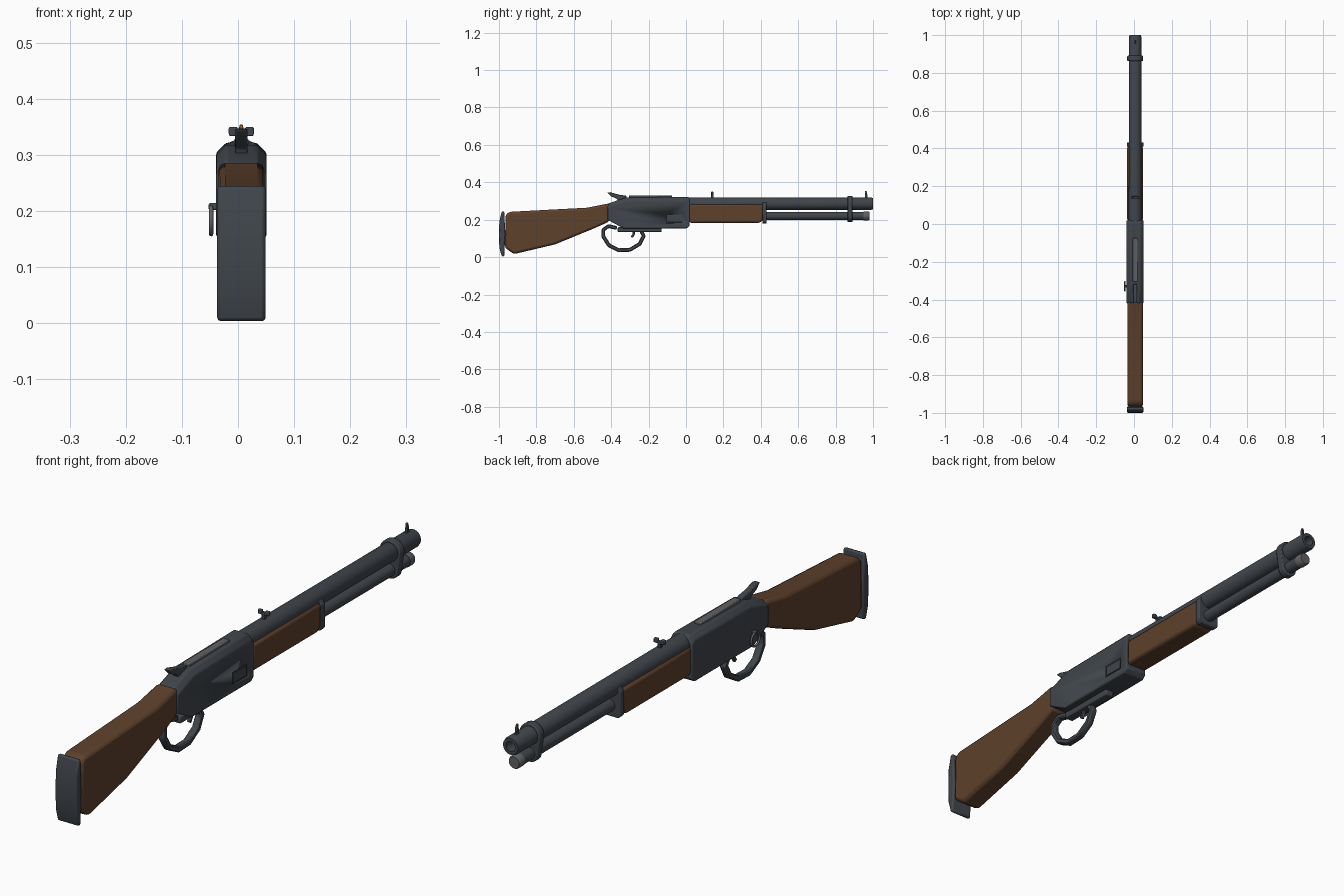
import bpy, bmesh, math
from mathutils import Vector

if "Cube" in bpy.data.objects:
    bpy.data.objects.remove(bpy.data.objects["Cube"], do_unlink=True)

CX = 0.006          # centre plane of the body
BARREL_Z = 0.286
TUBE_Z = 0.22


def material(name, rgb):
    m = bpy.data.materials.new(name)
    m.use_nodes = True
    m.diffuse_color = (*rgb, 1)
    m.node_tree.nodes["Principled BSDF"].inputs["Base Color"].default_value = (*rgb, 1)
    return m


GUNMETAL = material("gunmetal", (0.052, 0.061, 0.072))
WOOD = material("walnut", (0.112, 0.052, 0.025))
STEEL = material("grey steel", (0.12, 0.12, 0.13))
COPPER = material("copper", (0.35, 0.12, 0.04))


def finish(bm, name, mat, bevel=0.0, segments=2):
    bmesh.ops.recalc_face_normals(bm, faces=bm.faces)
    me = bpy.data.meshes.new(name)
    bm.to_mesh(me)
    bm.free()
    ob = bpy.data.objects.new(name, me)
    bpy.context.collection.objects.link(ob)
    me.materials.append(mat)
    if bevel:
        mod = ob.modifiers.new("soft edges", "BEVEL")
        mod.width, mod.segments, mod.limit_method = bevel, segments, "ANGLE"
    bpy.ops.object.select_all(action="DESELECT")
    ob.select_set(True)
    bpy.context.view_layer.objects.active = ob
    bpy.ops.object.shade_smooth_by_angle(angle=math.radians(35))
    return ob


def prism(name, mat, outline, half, centre=CX, along="x", bevel=0.0, chamfer=0.0):
    """Extrude an outline: (y, z) points along x, or (x, z) points along y."""
    bm = bmesh.new()

    def at(p, d):
        return (d, p[0], p[1]) if along == "x" else (p[0], d, p[1])
    lo = bm.faces.new([bm.verts.new(at(p, centre - half)) for p in outline])
    ext = bmesh.ops.extrude_face_region(bm, geom=[lo])
    shift = Vector(at((0, 0), 2 * half))
    bmesh.ops.translate(bm, vec=shift, verts=[v for v in ext["geom"] if isinstance(v, bmesh.types.BMVert)])
    if chamfer:
        top = [e for e in bm.edges if abs(e.verts[0].co.x - e.verts[1].co.x) < 1e-5
               and min(v.co.z for v in e.verts) > 0.27]
        bmesh.ops.bevel(bm, geom=top, offset=chamfer, segments=1, affect="EDGES", profile=0.5)
    return finish(bm, name, mat, bevel)


def box(name, mat, y, z, half, bevel=0.0, centre=CX):
    return prism(name, mat, [(y[0], z[0]), (y[1], z[0]), (y[1], z[1]), (y[0], z[1])],
                 half, centre, bevel=bevel)


def lathe(name, mat, profile, z, n=32):
    """Spin (radius, y) points about a line parallel to y."""
    bm = bmesh.new()
    rings = [[bm.verts.new((CX + r * math.cos(math.tau * i / n), y, z + r * math.sin(math.tau * i / n)))
              for i in range(n)] for r, y in profile]
    for a, b in zip(rings, rings[1:]):
        for i in range(n):
            bm.faces.new((a[i], a[(i + 1) % n], b[(i + 1) % n], b[i]))
    bm.faces.new(rings[0])
    bm.faces.new(rings[-1])
    return finish(bm, name, mat)


def strap(name, mat, path, half, thick, closed=False, bevel=0.004):
    """Rectangular bar swept along (y, z) points."""
    bm = bmesh.new()
    pts = [Vector(p) for p in path]
    n = len(pts)
    loops = []
    for i, p in enumerate(pts):
        prev = pts[i - 1] if closed or i else p
        nxt = pts[(i + 1) % n] if closed or i < n - 1 else p
        t = (nxt - prev).normalized()
        side = Vector((-t.y, t.x)) * thick / 2
        loops.append([bm.verts.new((CX + sx * half, p.x + s * side.x, p.y + s * side.y))
                      for sx, s in ((-1, -1), (1, -1), (1, 1), (-1, 1))])
    for a, b in zip(loops, loops[1:]):
        for k in range(4):
            bm.faces.new((a[k], a[(k + 1) % 4], b[(k + 1) % 4], b[k]))
    bm.faces.new(loops[0])
    bm.faces.new(loops[-1])
    return finish(bm, name, mat, bevel, 1)


# Shoulder stock and butt plate
prism("stock", WOOD, [(-0.965, 0.225), (-0.945, 0.242), (-0.53, 0.264), (-0.41, 0.288), (-0.41, 0.19),
                      (-0.50, 0.15), (-0.70, 0.068), (-0.92, 0.016), (-0.968, 0.05)], 0.041, bevel=0.012)
prism("butt_plate", GUNMETAL, [(-0.985, 0.004), (-0.972, 0.004), (-0.966, 0.12), (-0.972, 0.245),
                               (-0.985, 0.245), (-0.998, 0.19), (-1.0, 0.12), (-0.998, 0.05)], 0.043, bevel=0.006)

# Receiver with a recessed loading gate
receiver = prism("receiver", GUNMETAL, [(-0.42, 0.2), (-0.42, 0.285), (-0.325, 0.318), (0.01, 0.322), (0.02, 0.314),
                                        (0.02, 0.168), (0.005, 0.154), (-0.335, 0.154)],
                 0.045, chamfer=0.018, bevel=0.004)
cutter = box("gate_cutter", GUNMETAL, (-0.105, -0.015), (0.18, 0.228), 0.01, centre=CX + 0.045 + 0.005)
cutter.hide_render = True
cutter.hide_viewport = True
cut = receiver.modifiers.new("gate recess", "BOOLEAN")
cut.operation, cut.object, cut.solver = "DIFFERENCE", cutter, "EXACT"
box("loading_gate", GUNMETAL, (-0.099, -0.021), (0.186, 0.222), 0.004, 0.001, CX + 0.0395)
box("bolt_cover", STEEL, (-0.305, -0.075), (0.31, 0.329), 0.013, 0.003)

# Hammer
prism("hammer", GUNMETAL, [(-0.42, 0.345), (-0.405, 0.347), (-0.36, 0.334), (-0.32, 0.328), (-0.31, 0.3),
                           (-0.36, 0.29), (-0.37, 0.312), (-0.40, 0.325)], 0.011, bevel=0.003)

# Lever loop, its mounting plate and the trigger
strap("lever_loop", GUNMETAL, [(-0.37, 0.155), (-0.415, 0.166), (-0.442, 0.146), (-0.442, 0.11), (-0.412, 0.063),
                               (-0.36, 0.037), (-0.30, 0.039), (-0.248, 0.07), (-0.226, 0.113), (-0.24, 0.14)],
      0.013, 0.021)
box("lever_plate", GUNMETAL, (-0.365, -0.13), (0.133, 0.16), 0.018, 0.005)
strap("trigger", GUNMETAL, [(-0.28, 0.14), (-0.28, 0.122), (-0.29, 0.106)], 0.006, 0.013, bevel=0.002)

# Barrel with bore, magazine tube and its end cap
lathe("barrel", GUNMETAL, [(0.034, 0.0), (0.033, 0.99), (0.03, 1.0), (0.018, 1.0), (0.016, 0.95)], BARREL_Z)
lathe("magazine_tube", GUNMETAL, [(0.022, 0.40), (0.022, 0.955)], TUBE_Z)
lathe("magazine_cap", STEEL, [(0.024, 0.95), (0.024, 0.975), (0.021, 0.98)], TUBE_Z)

# Wooden forearm and its metal end cap
prism("forearm", WOOD, [(0.018, 0.183), (0.395, 0.183), (0.412, 0.198), (0.412, 0.282), (0.018, 0.282)],
      0.042, bevel=0.01)
prism("forearm_cap", GUNMETAL, [(CX + s * x, z) for s, x, z in
                                ((-1, 0.034, 0.18), (1, 0.034, 0.18), (1, 0.044, 0.19), (1, 0.044, 0.275),
                                 (1, 0.034, 0.292), (-1, 0.034, 0.292), (-1, 0.044, 0.275), (-1, 0.044, 0.19))],
      0.011, 0.42, along="y", bevel=0.003)

# Barrel band around both tubes
band = [(CX + 0.042 * math.cos(a), BARREL_Z + 0.042 * math.sin(a))
        for a in [math.pi * i / 16 for i in range(17)]]
band += [(CX + 0.032 * math.cos(a), TUBE_Z + 0.032 * math.sin(a))
         for a in [math.pi * (1 + i / 12) for i in range(13)]]
prism("barrel_band", GUNMETAL, band, 0.014, 0.877, along="y", bevel=0.004)

# Rear sight: post with two raised ears
box("rear_sight_post", GUNMETAL, (0.135, 0.147), (0.31, 0.338), 0.006, 0.002)
box("rear_sight_bar", GUNMETAL, (0.135, 0.147), (0.334, 0.343), 0.022, 0.002)
for side, label in ((1, "left"), (-1, "right")):
    box("rear_sight_ear_" + label, GUNMETAL, (0.135, 0.147), (0.335, 0.35), 0.008, 0.003, CX + side * 0.0145)

# Front sight blade and bead
prism("front_sight", GUNMETAL, [(0.955, 0.31), (0.972, 0.31), (0.967, 0.35), (0.959, 0.35)], 0.004, bevel=0.001)
box("front_sight_bead", COPPER, (0.958, 0.966), (0.346, 0.354), 0.003, 0.001)

# Saddle ring and stud on the right flank
bpy.ops.mesh.primitive_torus_add(location=(CX - 0.054, -0.33, 0.183), rotation=(0, math.pi / 2, 0),
                                 major_radius=0.024, minor_radius=0.004, major_segments=24, minor_segments=8)
ring = bpy.context.object
ring.name = "saddle_ring"
ring.data.materials.append(STEEL)
bpy.ops.object.shade_smooth()
box("saddle_stud", GUNMETAL, (-0.337, -0.323), (0.202, 0.214), 0.01, 0.003, CX - 0.0485)
